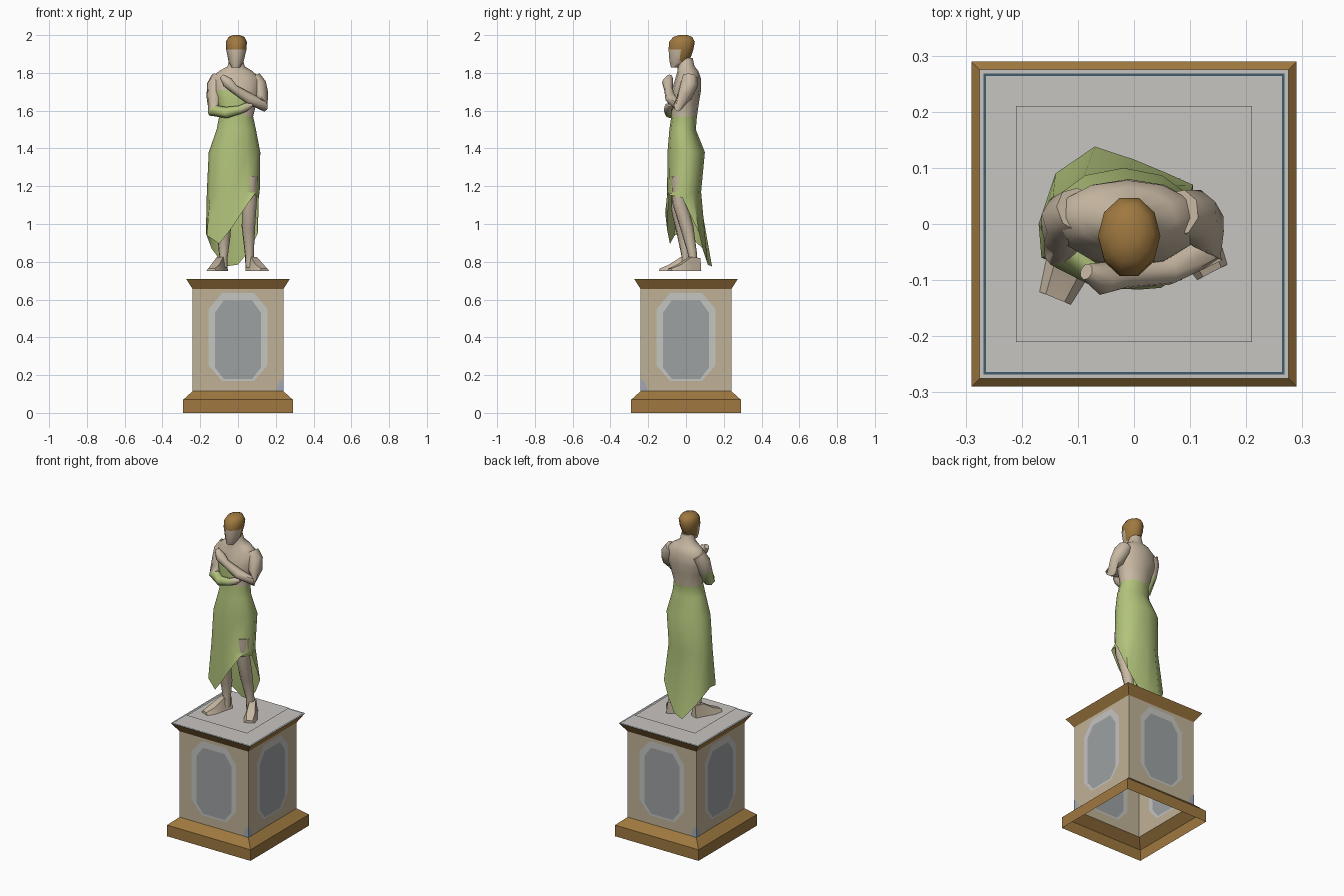
import bpy, bmesh, math
from mathutils import Vector, Matrix

if "Cube" in bpy.data.objects:
    bpy.data.objects.remove(bpy.data.objects["Cube"])


def mat(name, r, g, b):
    m = bpy.data.materials.new(name)
    m.diffuse_color = [(c / 255) ** 2.2 for c in (r, g, b)] + [1]
    m.use_nodes = True
    m.node_tree.nodes["Principled BSDF"].inputs["Base Color"].default_value = m.diffuse_color
    return m


SKIN = mat("stone skin", 200, 184, 162)
GREEN = mat("green cloth", 176, 194, 122)
BROWN = mat("bronze brown", 158, 120, 66)
SHAFT = mat("beige stone", 192, 176, 150)
FRAME = mat("pale frame", 196, 195, 192)
PANEL = mat("grey panel", 156, 160, 161)
TOP = mat("light grey top", 198, 195, 190)
LINE = mat("dark blue line", 66, 92, 108)
STAIN = mat("blue grey stain", 160, 166, 178)


def finish(name, bm, mats, rule=None, smooth=None, recalc=True):
    if recalc:
        bmesh.ops.recalc_face_normals(bm, faces=bm.faces)
    if rule:
        for f in bm.faces:
            f.material_index = rule(f.calc_center_median())
    me = bpy.data.meshes.new(name)
    bm.to_mesh(me)
    bm.free()
    ob = bpy.data.objects.new(name, me)
    bpy.context.collection.objects.link(ob)
    for m in mats:
        me.materials.append(m)
    if smooth:
        bpy.context.view_layer.objects.active = ob
        ob.select_set(True)
        bpy.ops.object.shade_smooth_by_angle(angle=math.radians(smooth))
        ob.select_set(False)
    return ob


def loft(rings, cap0=True, cap1=True):
    bm = bmesh.new()
    vs = [[bm.verts.new(p) for p in r] for r in rings]
    n = len(vs[0])
    for a, b in zip(vs, vs[1:]):
        for i in range(n):
            j = (i + 1) % n
            bm.faces.new((a[i], a[j], b[j], b[i]))
    if cap0:
        bm.faces.new(vs[0][::-1])
    if cap1:
        bm.faces.new(vs[-1])
    return bm


def oval(z, x0, x1, y0, y1, n=12):
    return [((x0 + x1) / 2 + (x1 - x0) / 2 * math.cos(2 * math.pi * i / n),
             (y0 + y1) / 2 + (y1 - y0) / 2 * math.sin(2 * math.pi * i / n), z) for i in range(n)]


def square(h, z):
    return [(-h, -h, z), (h, -h, z), (h, h, z), (-h, h, z)]


def tube(pts, n=8):
    # rings perpendicular to a path of (x, y, z, radius)
    P = [Vector(p[:3]) for p in pts]
    rings = []
    for i, p in enumerate(P):
        d = (P[min(i + 1, len(P) - 1)] - P[max(i - 1, 0)]).normalized()
        u = d.cross(Vector((0.2, 1, 0.1))).normalized()
        v = d.cross(u)
        rings.append([p + pts[i][3] * (u * math.cos(a) + v * math.sin(a))
                      for a in (2 * math.pi * k / n for k in range(n))])
    return loft(rings)


# --- pedestal mouldings (hollow, open underneath)
bm = loft([square(.29, 0), square(.29, .07), square(.24, .115)], False, False)
finish("pedestal_base", bm, [BROWN])
bm = loft([square(.24, .655), square(.275, .71)], False, False)
finish("pedestal_cornice", bm, [BROWN])

# --- top slab with a thin inlaid line, and the plate under the feet
bm = loft([square(h, .71) for h in (.275, .268, .264, .001)], False, True)
finish("pedestal_top", bm, [TOP, LINE],
       lambda c: 1 if .2645 < max(abs(c.x), abs(c.y)) < .2675 else 0)
bm = bmesh.new()
bm.faces.new([bm.verts.new(p) for p in square(.21, .75)])
finish("standing_plate", bm, [TOP], recalc=False)


# --- shaft: four walls with cut-in octagonal frames and panels
def octagon(a, b, zb, zb2, zt2, zt):
    return [(-a, zb), (a, zb), (b, zb2), (b, zt2), (a, zt), (-a, zt), (-b, zt2), (-b, zb2)]


bm = bmesh.new()
Z0, Z1, H = .115, .655, .24
outer = octagon(.085, .155, .17, .25, .55, .635)
inner = octagon(.075, .122, .18, .24, .53, .595)
edge = octagon(.085, H, Z0, .25, .55, Z1)
corners = {1: (H, Z0), 3: (H, Z1), 5: (-H, Z1), 7: (-H, Z0)}
for k in range(4):
    rot = Matrix.Rotation(k * math.pi / 2, 3, 'Z')

    def face(pts, mi, out=0):
        f = bm.faces.new([bm.verts.new(rot @ Vector((u, -H - out, z))) for u, z in pts])
        f.material_index = mi

    for i in range(8):
        j = (i + 1) % 8
        extra = [corners[i]] if i in corners else []
        face([edge[i]] + extra + [edge[j], outer[j], outer[i]], 0)
        face([outer[i], outer[j], inner[j], inner[i]], 1)
    face(inner, 2)
    # weathered patch on two opposite vertical edges
    s = [(.2, Z0), (H, Z0), (H, .18), (.22, .165)]
    if k % 2:
        s = [(-u, z) for u, z in s][::-1]
    face(s, 3, .0015)
bmesh.ops.remove_doubles(bm, verts=bm.verts, dist=.0005)
finish("pedestal_shaft", bm, [SHAFT, FRAME, PANEL, STAIN], recalc=False)

# --- body and dress in one loft, with an uneven hem
hem = [(.11, -.02, 1.14), (.105, .07, .95), (.06, .09, .86), (0, .115, .785),
       (-.07, .138, .775), (-.14, .09, .87), (-.17, 0, .95), (-.165, -.06, .94),
       (-.1, -.085, .895), (-.04, -.1, .97), (.02, -.11, 1.06), (.085, -.1, 1.155)]
body = [hem,
        oval(1.17, -.165, .115, -.1, .08),
        oval(1.38, -.155, .118, -.098, .1),
        oval(1.50, -.113, .095, -.088, .052),
        oval(1.57, -.1, .08, -.078, .058),
        oval(1.65, -.12, .1, -.082, .07),
        oval(1.71, -.14, .12, -.075, .08),
        oval(1.775, -.14, .115, -.055, .078),
        oval(1.81, -.1, .075, -.045, .065),
        oval(1.835, -.055, .035, -.045, .045),
        oval(1.88, -.045, .025, -.045, .035)]
finish("body_and_dress", loft(body, False, True), [GREEN, SKIN],
       lambda c: 1 if c.z > (1.69 if c.y < 0 and c.x < .03 else 1.6) else 0, 50)

# --- head with cap of hair
head = [oval(1.828, -.033, .009, -.08, -.045, 10),
        oval(1.86, -.05, .03, -.09, .02, 10),
        oval(1.925, -.063, .045, -.096, .043, 10),
        oval(1.965, -.064, .047, -.092, .05, 10),
        oval(1.99, -.05, .034, -.07, .035, 10),
        oval(2.0, -.025, .01, -.04, .01, 10)]
finish("head", loft(head), [SKIN, BROWN],
       lambda c: 1 if c.z > 1.93 or (c.y > -.015 and c.z > 1.87) else 0, 50)

# --- folded arms: the lower forearm is wrapped in cloth
finish("draped_arm", tube([(-.1, .025, 1.775, .042), (-.12, .01, 1.735, .046),
                           (-.125, -.01, 1.67, .042), (-.128, -.045, 1.60, .036),
                           (-.06, -.085, 1.59, .03), (.01, -.095, 1.605, .022),
                           (.045, -.092, 1.62, .022), (.075, -.085, 1.63, .01)]),
       [SKIN, GREEN], lambda c: 1 if c.z < 1.63 and c.x < .03 else 0, 50)
finish("raised_arm", tube([(.08, .02, 1.775, .042), (.105, .015, 1.735, .048),
                           (.122, -.005, 1.68, .042), (.135, -.045, 1.625, .03),
                           (.06, -.08, 1.665, .03), (-.02, -.093, 1.715, .023),
                           (-.055, -.097, 1.75, .03), (-.085, -.085, 1.78, .015)]),
       [SKIN], None, 50)

# --- legs and feet
for side, leg, ang, heel in (
        ("right", [(-.06, -.02, 1.25, .05), (-.07, -.04, 1.08, .04), (-.075, -.01, .93, .035),
                   (-.077, .0, .82, .022), (-.08, -.005, .77, .025)], -22, (-.075, .03)),
        ("left", [(.055, -.03, 1.25, .052), (.06, -.035, 1.12, .04), (.055, .005, .98, .036),
                  (.06, .035, .84, .024), (.065, .035, .77, .026)], 27, (.06, .07))):
    finish(side + "_leg", tube(leg), [SKIN], None, 50)
    bm = loft([[(x, -d, z) for x, z in ((-w, .75), (w, .75), (w * .6, .75 + h), (-w * .6, .75 + h))]
               for d, w, h in ((0, .024, .07), (.055, .03, .075), (.12, .04, .035), (.175, .03, .014))])
    bmesh.ops.transform(bm, verts=bm.verts, matrix=Matrix.Translation((heel[0], heel[1], 0))
                        @ Matrix.Rotation(math.radians(ang), 4, 'Z'))
    finish(side + "_foot", bm, [SKIN], None, 40)
